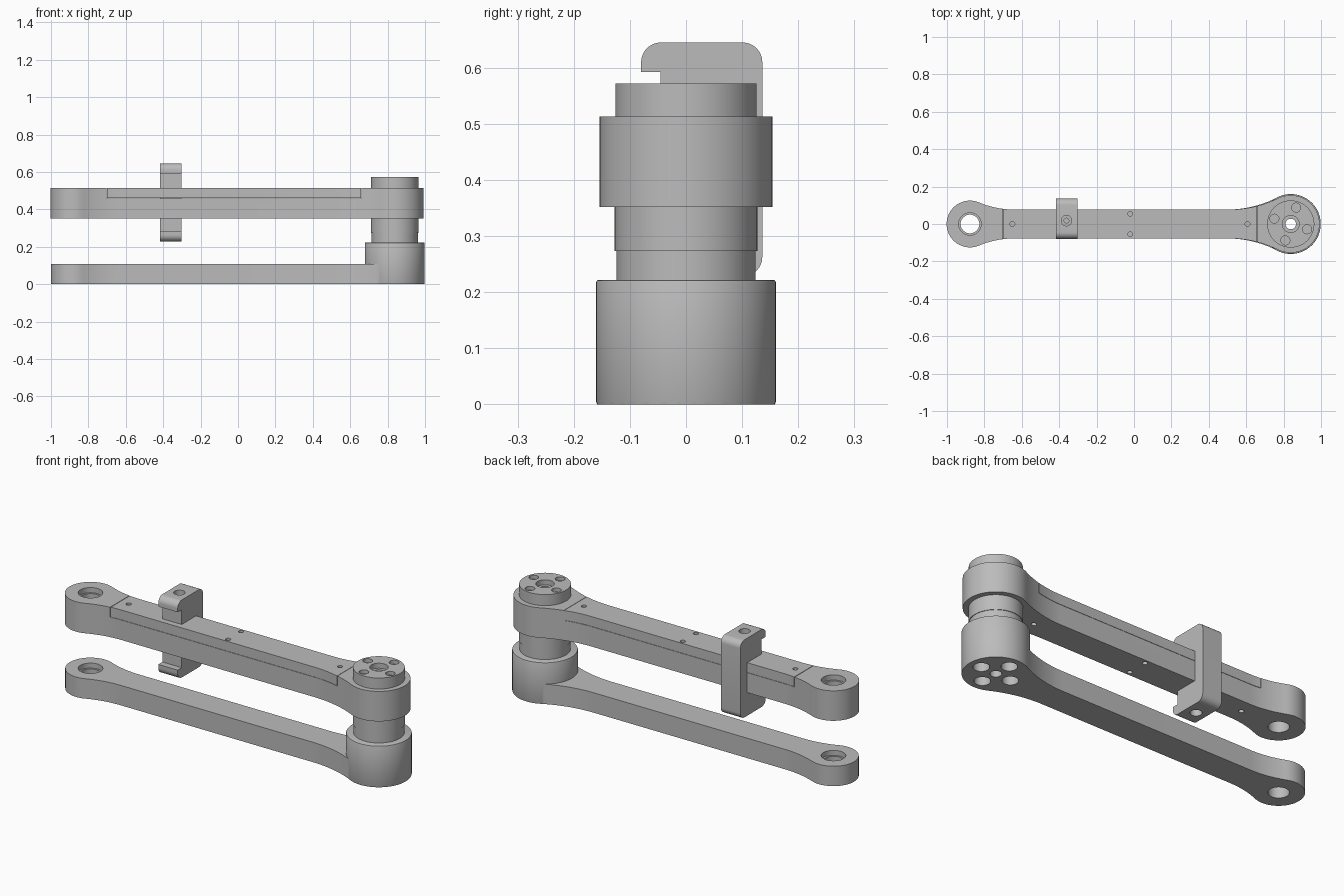
import bpy, bmesh
from math import sin, cos, pi, atan2, sqrt, radians
from mathutils import Vector, Matrix

cube = bpy.data.objects.get("Cube")
if cube:
    bpy.data.objects.remove(cube, do_unlink=True)

GREY = (0.5, 0.5, 0.5, 1)
metal = bpy.data.materials.new("plain_grey")
metal.use_nodes = True
metal.diffuse_color = GREY
metal.node_tree.nodes["Principled BSDF"].inputs["Base Color"].default_value = GREY

HUB, EYE = 0.838, -0.877      # x of the pivot and of the free end
BAR = 0.077                   # half width of the bars


def make(name, bm):
    bmesh.ops.recalc_face_normals(bm, faces=bm.faces)
    mesh = bpy.data.meshes.new(name)
    bm.to_mesh(mesh)
    bm.free()
    mesh.materials.append(metal)
    ob = bpy.data.objects.new(name, mesh)
    bpy.context.collection.objects.link(ob)
    return ob


def prism(name, points, depth):
    bm = bmesh.new()
    face = bm.faces.new([bm.verts.new(p) for p in points])
    out = bmesh.ops.extrude_face_region(bm, geom=[face])
    verts = [g for g in out["geom"] if isinstance(g, bmesh.types.BMVert)]
    bmesh.ops.translate(bm, verts=verts, vec=depth)
    return make(name, bm)


def disc(name, x, y, r, z0, z1, sides=64, bevel=0):
    bm = bmesh.new()
    bmesh.ops.create_cone(bm, cap_ends=True, segments=sides, radius1=r, radius2=r,
                          depth=z1 - z0, matrix=Matrix.Translation((x, y, (z0 + z1) / 2)))
    if bevel:
        rims = [e for e in bm.edges if abs(e.verts[0].co.z - e.verts[1].co.z) < 1e-5]
        bmesh.ops.bevel(bm, geom=rims, offset=bevel, segments=2, affect='EDGES', profile=0.5)
    return make(name, bm)


def box(name, lo, hi, turn=0):
    lo, hi = Vector(lo), Vector(hi)
    bm = bmesh.new()
    bmesh.ops.create_cube(bm, size=1, matrix=Matrix.Translation((lo + hi) / 2)
                          @ Matrix.Rotation(turn, 4, 'Z') @ Matrix.Diagonal((*(hi - lo), 1)))
    return make(name, bm)


def combine(ob, tools, how='DIFFERENCE'):
    for tool in tools:
        tool.hide_render = True
        mod = ob.modifiers.new("combine", 'BOOLEAN')
        mod.operation, mod.solver, mod.object = how, 'EXACT', tool
        bpy.context.view_layer.objects.active = ob
        bpy.ops.object.modifier_apply(modifier=mod.name)
        bpy.data.objects.remove(tool, do_unlink=True)
    return ob


def hole(x, y, r, z0=-0.1, z1=0.8, sides=48):
    return disc("cutter", x, y, r, z0, z1, sides)


def arc(cx, cy, r, a, b, n=20):
    return [(cx + r * cos(a + (b - a) * i / n), cy + r * sin(a + (b - a) * i / n))
            for i in range(n + 1)]


def arm(name, r_eye, r_hub, z0, z1):
    # Two round ends blended into a straight bar by tangent concave arcs
    half = []
    for cx, r, blend, side in ((EYE, r_eye, 0.5, 1), (HUB, r_hub, 0.6, -1)):
        dx = side * sqrt((r + blend) ** 2 - (BAR + blend) ** 2)
        a = atan2(BAR + blend, dx)
        if side > 0:
            half += arc(cx, 0, r, pi, a)
            half += arc(cx + dx, BAR + blend, blend, a + pi, 1.5 * pi)[1:]
        else:
            half += arc(cx + dx, BAR + blend, blend, 1.5 * pi, a + pi)
            half += arc(cx, 0, r, a, 0)[1:]
    outline = half + [(x, -y) for x, y in reversed(half[1:-1])]
    return prism(name, [(x, y, z0) for x, y in outline], (0, 0, z1 - z0))


def rounded(corners, n=8):
    # Right-angled 2D corners (a, b, radius) turned into a smooth profile
    result = []
    for i, (a, b, r) in enumerate(corners):
        c = Vector((a, b))
        if not r:
            result.append(c)
            continue
        u = (Vector(corners[i - 1][:2]) - c).normalized()
        v = (Vector(corners[(i + 1) % len(corners)][:2]) - c).normalized()
        for k in range(n + 1):
            t = pi / 2 * k / n
            result.append(c + r * (u + v) - r * (v * cos(t) + u * sin(t)))
    return result


# Lower arm with its tall pivot boss
lower = arm("lower_arm", 0.123, 0.159, 0, 0.107)
combine(lower, [disc("boss", HUB, 0, 0.16, 0, 0.222, 96, 0.004)], 'UNION')
cuts = [hole(EYE, 0, 0.05), hole(EYE, 0, 0.06, 0.08), hole(HUB, 0, 0.028)]
for k in range(4):
    a = radians(3 + 90 * k)
    cuts.append(hole(HUB + 0.092 * cos(a), 0.092 * sin(a), 0.039, -0.1, 0.16))
combine(lower, cuts)

# Pivot collars between the arms
for name, r, z0, z1 in (("lower_collar", 0.124, 0.222, 0.273),
                        ("upper_collar", 0.127, 0.273, 0.352)):
    combine(disc(name, HUB, 0, r, z0, z1, 96), [hole(HUB, 0, 0.028)])

# Upper arm with screw holes, split into body and lid
upper = arm("upper_arm", 0.125, 0.154, 0.352, 0.513)
cuts = [hole(EYE, 0, 0.05), hole(EYE, 0, 0.06, 0.485), hole(HUB, 0, 0.028)]
for x, y in ((-0.65, 0), (-0.02, 0.055), (-0.02, -0.055), (0.607, 0)):
    cuts.append(hole(x, y, 0.013, sides=24))
combine(upper, cuts)
lid = upper.copy()
lid.data = upper.data.copy()
lid.name = "upper_arm_lid"
bpy.context.collection.objects.link(lid)
combine(upper, [box("pocket", (-0.703, -0.3, 0.459), (0.659, 0.3, 0.7))])
combine(lid, [box("lid_zone", (-0.7, -0.3, 0.4605), (0.657, 0.3, 0.7))], 'INTERSECT')

# Pivot cap with recessed slotted screws
cap = disc("pivot_cap", HUB, 0, 0.126, 0.513, 0.572, 96)
cuts = [hole(HUB, 0, 0.028), hole(HUB, 0, 0.045, 0.545)]
for k in range(4):
    a = radians(72 + 90 * k)
    x, y = HUB + 0.092 * cos(a), 0.092 * sin(a)
    cuts.append(hole(x, y, 0.024, 0.552, 0.8, 32))
    cuts.append(box("slot", (x - 0.022, y - 0.004, 0.544), (x + 0.022, y + 0.004, 0.56), a))
combine(cap, cuts)

# Hooked clamp wrapped around the back of the upper arm
FRONT, STEP, INNER, BACK = -0.08, -0.045, 0.079, 0.136
profile = rounded([
    (BACK, 0.645, 0.035), (FRONT, 0.645, 0.035), (FRONT, 0.592, 0), (STEP, 0.592, 0),
    (STEP, 0.513, 0), (INNER, 0.513, 0), (INNER, 0.352, 0), (STEP, 0.352, 0),
    (STEP, 0.281, 0), (FRONT, 0.281, 0), (FRONT, 0.228, 0.035), (BACK, 0.228, 0.035)])
clamp = prism("clamp", [(-0.418, p.x, p.y) for p in profile], (0.115, 0, 0))
combine(clamp, [hole(-0.361, 0.018, 0.028, 0.61, 0.8), hole(-0.361, 0.018, 0.013, 0.5, 0.8, 24),
                hole(-0.361, 0.018, 0.028, 0.1, 0.262), hole(-0.361, 0.018, 0.013, 0.1, 0.36, 24)])

# Smooth shading with crisp edges
for ob in bpy.context.collection.objects:
    if ob.type == 'MESH' and metal.name in ob.data.materials:
        bpy.ops.object.select_all(action='DESELECT')
        ob.select_set(True)
        bpy.context.view_layer.objects.active = ob
        bpy.ops.object.shade_smooth_by_angle(angle=radians(30))
